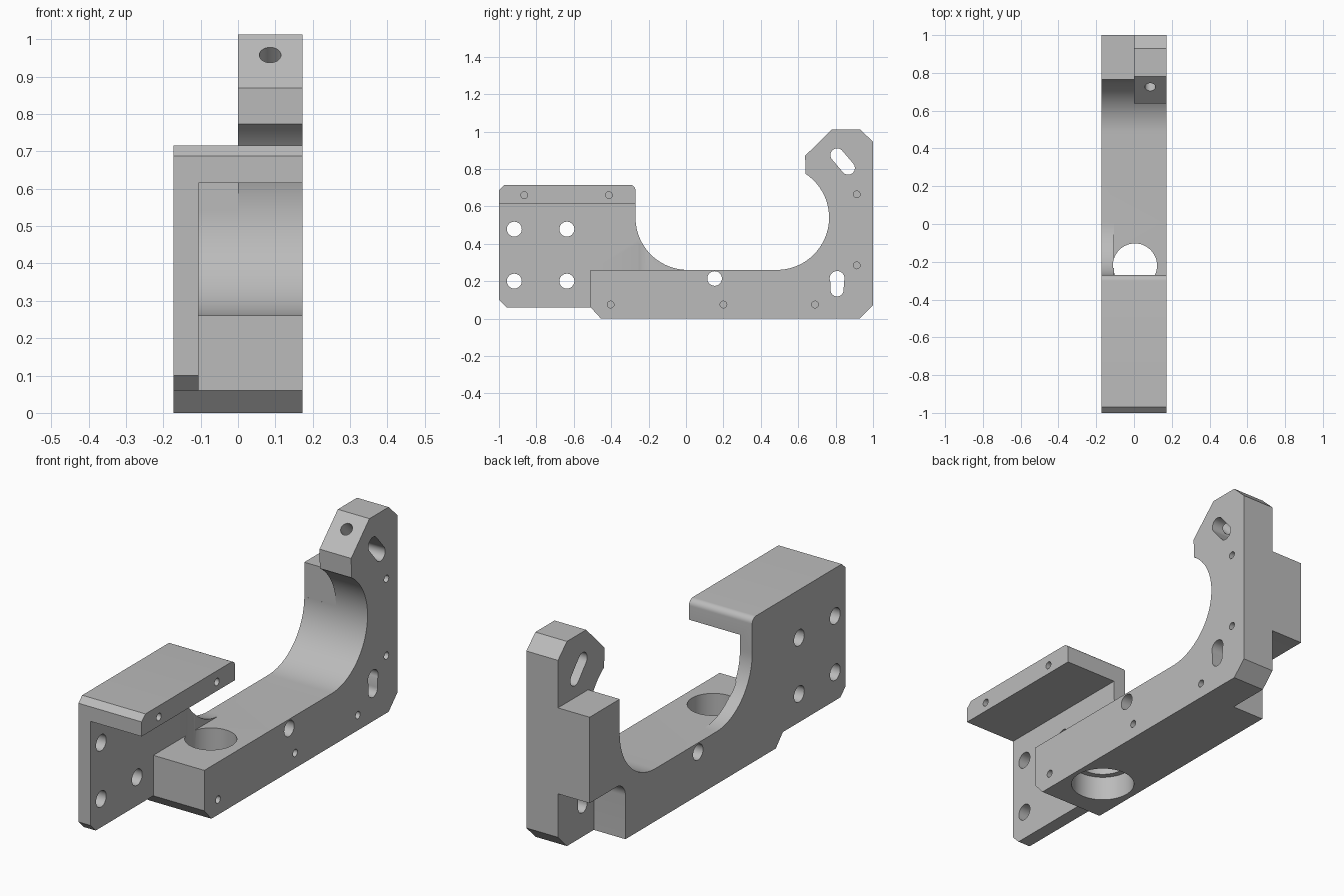
import bpy
import bmesh
from math import cos, sin, pi, radians
from mathutils import Matrix, Vector

cube = bpy.data.objects.get("Cube")
if cube:
    bpy.data.objects.remove(cube, do_unlink=True)

HALF = 0.173      # half of the bracket's thickness
OUT = 0.3         # safely outside the bracket
WEB = -0.106      # inner face of the side plate


def arc(y, z, r, start, end, steps=24):
    """Points on an arc in the side plane, angles in degrees."""
    angles = [radians(start + (end - start) * i / steps) for i in range(steps + 1)]
    return [(y + r * cos(a), z + r * sin(a)) for a in angles]


def circle(y, z, r):
    return arc(y, z, r, 0, 360, 32)[:-1]


def finish(name, bm):
    bmesh.ops.recalc_face_normals(bm, faces=bm.faces)
    mesh = bpy.data.meshes.new(name)
    bm.to_mesh(mesh)
    bm.free()
    obj = bpy.data.objects.new(name, mesh)
    bpy.context.collection.objects.link(obj)
    return obj


def prism(name, outline, x0, x1):
    """Extrude a side outline from x0 to x1."""
    bm = bmesh.new()
    face = bm.faces.new([bm.verts.new((x0, y, z)) for y, z in outline])
    moved = bmesh.ops.extrude_face_region(bm, geom=[face])["geom"]
    bmesh.ops.translate(bm, vec=(x1 - x0, 0, 0),
                        verts=[v for v in moved if isinstance(v, bmesh.types.BMVert)])
    return finish(name, bm)


def rod(name, start, end, r):
    """Cylinder between two points."""
    a, b = Vector(start), Vector(end)
    turn = (b - a).to_track_quat('Z', 'Y').to_matrix().to_4x4()
    bm = bmesh.new()
    bmesh.ops.create_cone(bm, cap_ends=True, segments=48, radius1=r, radius2=r,
                          depth=(b - a).length,
                          matrix=Matrix.Translation((a + b) / 2) @ turn)
    return finish(name, bm)


# Full side silhouette
outline = [(-1, 0.1), (-0.96, 0.06), (-0.51, 0.06), (-0.455, 0), (0.93, 0),
           (1, 0.07), (1, 0.945), (0.93, 1.012), (0.78, 1.012), (0.637, 0.87)]
outline += arc(0.485, 0.54, 0.28, 56.5, -90, 40)
outline += arc(0.01, 0.54, 0.28, 270, 180)
outline += arc(-0.3, 0.685, 0.03, 0, 90, 8)
outline += [(-0.97, 0.715), (-1, 0.687)]
bracket = prism("bracket", outline, -HALF, HALF)

# Space below the flange and above the bar
cutters = [prism("flange_gap", [(-1.2, 0.615), (0.01, 0.615), (0.01, 0.26), (-0.51, 0.26),
                                (-0.51, -0.1), (-1.2, -0.1)], WEB, OUT)]
# Step beside the tall post
cutters.append(prism("post_step", [(0.5, 0.54), (0.765, 0.54), (0.765, 0.71), (1.2, 0.71),
                                   (1.2, 1.2), (0.5, 1.2)], -OUT, 0))
# Notch below the rear block
notch = [(1.2, -0.1), (1.2, 0.285)] + arc(0.79, 0.215, 0.07, 90, 180, 12) + [(0.72, -0.1)]
cutters.append(prism("rear_notch", notch, -OUT, 0))

# Through holes in the side plate and the bar
for y in (-0.918, -0.637):
    for z in (0.2, 0.478):
        cutters.append(prism("plate_hole", circle(y, z, 0.04), -OUT, OUT))
cutters.append(prism("bar_hole", circle(0.153, 0.214, 0.039), -OUT, OUT))

# Slots through the post
lower = arc(0.808, 0.214, 0.04, -25, 205, 20) + arc(0.808, 0.153, 0.035, 180, 360, 16)
cutters.append(prism("lower_slot", lower, -OUT, OUT))
upper = arc(0.808, 0.874, 0.036, 40, 220, 16) + arc(0.867, 0.805, 0.036, 220, 400, 16)
cutters.append(prism("upper_slot", upper, -OUT, OUT))

# Shallow screw holes
for y, z in ((-0.865, 0.66), (-0.412, 0.66), (-0.403, 0.075), (0.2, 0.075),
             (0.69, 0.075), (0.913, 0.284), (0.913, 0.664)):
    cutters.append(prism("screw_hole", circle(y, z, 0.018), HALF - 0.12, OUT))

# Angled screw hole into the upper slot
cutters.append(rod("angled_hole", (0.086, 0.65, 1.033), (0.086, 0.82, 0.863), 0.029))

# Vertical bore with a wider recess below
cutters.append(rod("vertical_bore", (0.005, -0.22, -0.1), (0.005, -0.22, 0.4), 0.117))
cutters.append(rod("bore_recess", (0.005, -0.22, -0.1), (0.005, -0.22, 0.12), 0.145))

for cutter in cutters:
    cutter.hide_render = True
    mod = bracket.modifiers.new(cutter.name, 'BOOLEAN')
    mod.operation = 'DIFFERENCE'
    mod.solver = 'EXACT'
    mod.object = cutter

# Bake the cuts and drop the cutters
bpy.context.view_layer.update()
graph = bpy.context.evaluated_depsgraph_get()
cut_mesh = bpy.data.meshes.new_from_object(bracket.evaluated_get(graph))
bracket.modifiers.clear()
bracket.data = cut_mesh
for cutter in cutters:
    bpy.data.objects.remove(cutter, do_unlink=True)

# Plain grey finish
grey = bpy.data.materials.new("plain_grey")
grey.use_nodes = True
colour = (0.5, 0.5, 0.5, 1)
grey.diffuse_color = colour
grey.node_tree.nodes["Principled BSDF"].inputs["Base Color"].default_value = colour
bracket.data.materials.clear()
bracket.data.materials.append(grey)

bpy.ops.object.select_all(action='DESELECT')
bracket.select_set(True)
bpy.context.view_layer.objects.active = bracket
bpy.ops.object.shade_smooth_by_angle(angle=radians(30))
